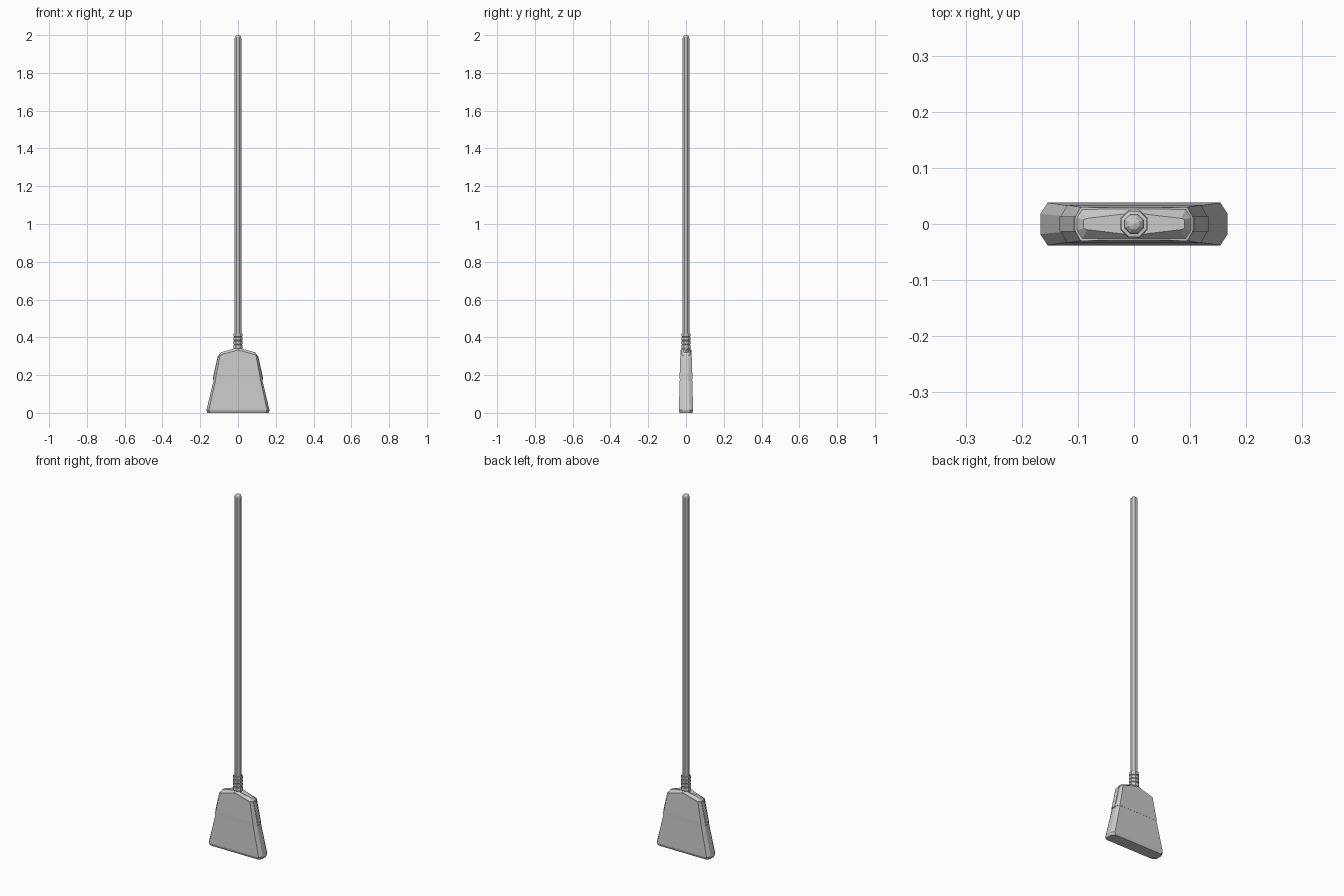
import bpy, bmesh
from math import sin, cos, pi

if "Cube" in bpy.data.objects:
    bpy.data.objects.remove(bpy.data.objects["Cube"])


def skin(name, rings):
    """Bridge equal-length rings of points into a closed flat-shaded object."""
    bm = bmesh.new()
    loops = [[bm.verts.new(p) for p in ring] for ring in rings]
    n = len(loops[0])
    for a, b in zip(loops, loops[1:]):
        for i in range(n):
            j = (i + 1) % n
            bm.faces.new((a[i], a[j], b[j], b[i]))
    bm.faces.new(loops[0][::-1])
    bm.faces.new(loops[-1])
    bmesh.ops.recalc_face_normals(bm, faces=bm.faces)
    me = bpy.data.meshes.new(name)
    bm.to_mesh(me)
    bm.free()
    ob = bpy.data.objects.new(name, me)
    bpy.context.collection.objects.link(ob)
    return ob


def lathe(name, profile, sides=8):
    return skin(name, [[(r * cos(2 * pi * (i + .5) / sides), r * sin(2 * pi * (i + .5) / sides), z)
                        for i in range(sides)] for r, z in profile])


def section(z, hw, end, cx, cy, mid, slope=0.0):
    """Long chamfered outline: end half-depth, corner (cx, cy), middle half-depth."""
    q = [(hw, -end), (hw, end), (cx, cy), (0, mid), (-cx, cy),
         (-hw, end), (-hw, -end), (-cx, -cy), (0, -mid), (cx, -cy)]
    return [(x, y, z - slope * abs(x)) for x, y in q]


# Flared bristle block with a chamfered foot
skin("bristles", [
    section(0.0, .162, .016, .148, .033, .033),
    section(.014, .167, .018, .154, .038, .038),
    section(.19, .125, .014, .115, .0325, .0325),
    section(.29, .100, .012, .092, .027, .027)])

# Cap gripping the bristles: sloped shoulders, small ledge, ridge at the top
skin("cap", [
    section(.18, .131, .013, .119, .0335, .0335),
    section(.20, .127, .013, .115, .0335, .0335),
    section(.333, .105, .012, .095, .030, .029, .28),
    section(.333, .102, .011, .092, .026, .027, .28),
    section(.346, .090, .008, .084, .010, .020, .28)])

# Raised strip on each narrow end of the cap
for s, side in ((1, "right"), (-1, "left")):
    skin(side + "_end_strip", [
        [(s * (x + dx), y, z) for dx, y in ((-.02, -.013), (0, -.013), (0, .013), (-.02, .013))]
        for x, z in ((.133, .178), (.130, .20), (.107, .30))])

# Ringed socket
collar = [(.021, .33), (.026, .345)]
for z in (.362, .382, .402):
    collar += [(.025, z - .003), (.022, z), (.025, z + .003)]
lathe("collar", collar + [(.025, .42), (.019, .421)])

# Pole with a rounded tip
lathe("handle", [(.019, .34), (.019, 1.982)] +
      [(.019 * cos(a), 1.982 + .018 * sin(a)) for a in (.5, 1.0, 1.5)])
